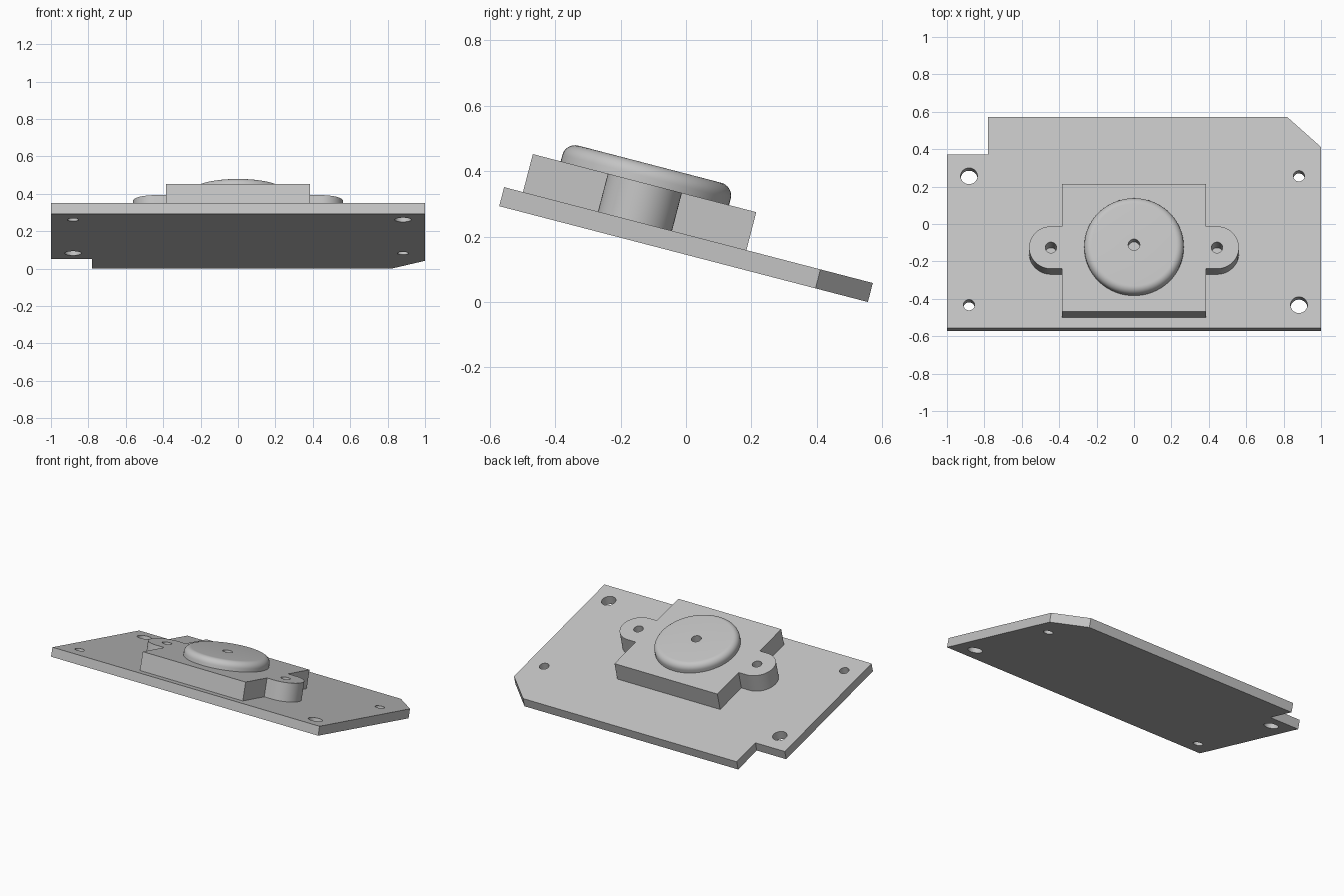
import bpy
import bmesh
from math import sin, cos, pi, radians
from mathutils import Vector

cube = bpy.data.objects.get("Cube")
if cube:
    bpy.data.objects.remove(cube, do_unlink=True)

TILT = radians(14.57)
ORIGIN = (0, -0.0075, 0.1465)   # middle of the underside of the tilted plate
PLATE_TOP, HOUSING_TOP, KNOB_TOP = 0.06, 0.18, 0.24
HUB_Y = -0.169

grey = bpy.data.materials.new("plain grey")
grey.use_nodes = True
COLOUR = (0.55, 0.55, 0.55, 1)
grey.diffuse_color = COLOUR
grey.node_tree.nodes["Principled BSDF"].inputs["Base Color"].default_value = COLOUR


def arc(cx, cy, r, start=0, end=2 * pi, steps=32, closed=True):
    count = steps if closed else steps + 1
    return [(cx + r * cos(start + (end - start) * i / steps),
             cy + r * sin(start + (end - start) * i / steps)) for i in range(count)]


def finish(name, bm):
    bmesh.ops.recalc_face_normals(bm, faces=bm.faces)
    mesh = bpy.data.meshes.new(name)
    bm.to_mesh(mesh)
    bm.free()
    mesh.materials.append(grey)
    obj = bpy.data.objects.new(name, mesh)
    bpy.context.collection.objects.link(obj)
    obj.location = ORIGIN
    obj.rotation_euler.x = -TILT
    bpy.ops.object.select_all(action='DESELECT')
    obj.select_set(True)
    bpy.context.view_layer.objects.active = obj
    bpy.ops.object.shade_smooth_by_angle(angle=radians(30))
    return obj


def slab(name, outline, holes, bottom, top):
    """Extrude an outline with holes through it."""
    bm = bmesh.new()
    edges = []
    for loop in [outline] + holes:
        verts = [bm.verts.new((x, y, bottom)) for x, y in loop]
        edges += [bm.edges.new((verts[i - 1], verts[i])) for i in range(len(verts))]
    bmesh.ops.triangle_fill(bm, edges=edges, use_beauty=True, normal=(0, 0, 1))
    result = bmesh.ops.extrude_face_region(bm, geom=bm.faces[:])
    moved = [v for v in result["geom"] if isinstance(v, bmesh.types.BMVert)]
    bmesh.ops.translate(bm, verts=moved, vec=(0, 0, top - bottom))
    bmesh.ops.dissolve_limit(bm, angle_limit=0.001, verts=bm.verts[:], edges=bm.edges[:])
    return finish(name, bm)


# Base plate: notched at one back corner, cut off at the other, four through holes
half = 0.5825
plate = [(-1, -half), (1, -half), (1, 0.417), (0.82, half),
         (-0.78, half), (-0.78, 0.376), (-1, 0.376)]
plate_holes = [arc(-0.882, 0.257, 0.045), arc(0.882, -0.455, 0.045),
               arc(0.882, 0.257, 0.03), arc(-0.882, -0.455, 0.03)]
slab("base_plate", plate, plate_holes, 0, PLATE_TOP)

# Housing: rectangular block with a rounded, drilled ear on each side
W, FRONT, BACK = 0.385, -0.523, 0.183
EAR_X, EAR_R = 0.444, 0.117
right_half = ([(W, FRONT), (W, HUB_Y - EAR_R)]
              + arc(EAR_X, HUB_Y, EAR_R, -pi / 2, pi / 2, 24, False)
              + [(W, HUB_Y + EAR_R), (W, BACK)])
housing = right_half + [(-x, y) for x, y in reversed(right_half)]
slab("housing", housing, [arc(s * EAR_X, HUB_Y, 0.03) for s in (-1, 1)],
     PLATE_TOP, HOUSING_TOP)

# Round knob: lathed ring with a rounded rim and a hole in the middle
R, FILLET, BORE = 0.266, 0.04, 0.031
profile = [(BORE, HOUSING_TOP), (BORE, KNOB_TOP)]
profile += reversed(arc(R - FILLET, KNOB_TOP - FILLET, FILLET, 0, pi / 2, 8, False))
profile.append((R, HOUSING_TOP))
bm = bmesh.new()
verts = [bm.verts.new((r, HUB_Y, z)) for r, z in profile]
edges = [bm.edges.new(pair) for pair in zip(verts, verts[1:])]
bmesh.ops.spin(bm, geom=verts + edges, cent=Vector((0, HUB_Y, 0)), axis=(0, 0, 1),
               angle=2 * pi, steps=64, use_merge=True)
bmesh.ops.remove_doubles(bm, verts=bm.verts, dist=0.0001)
finish("round_knob", bm)
